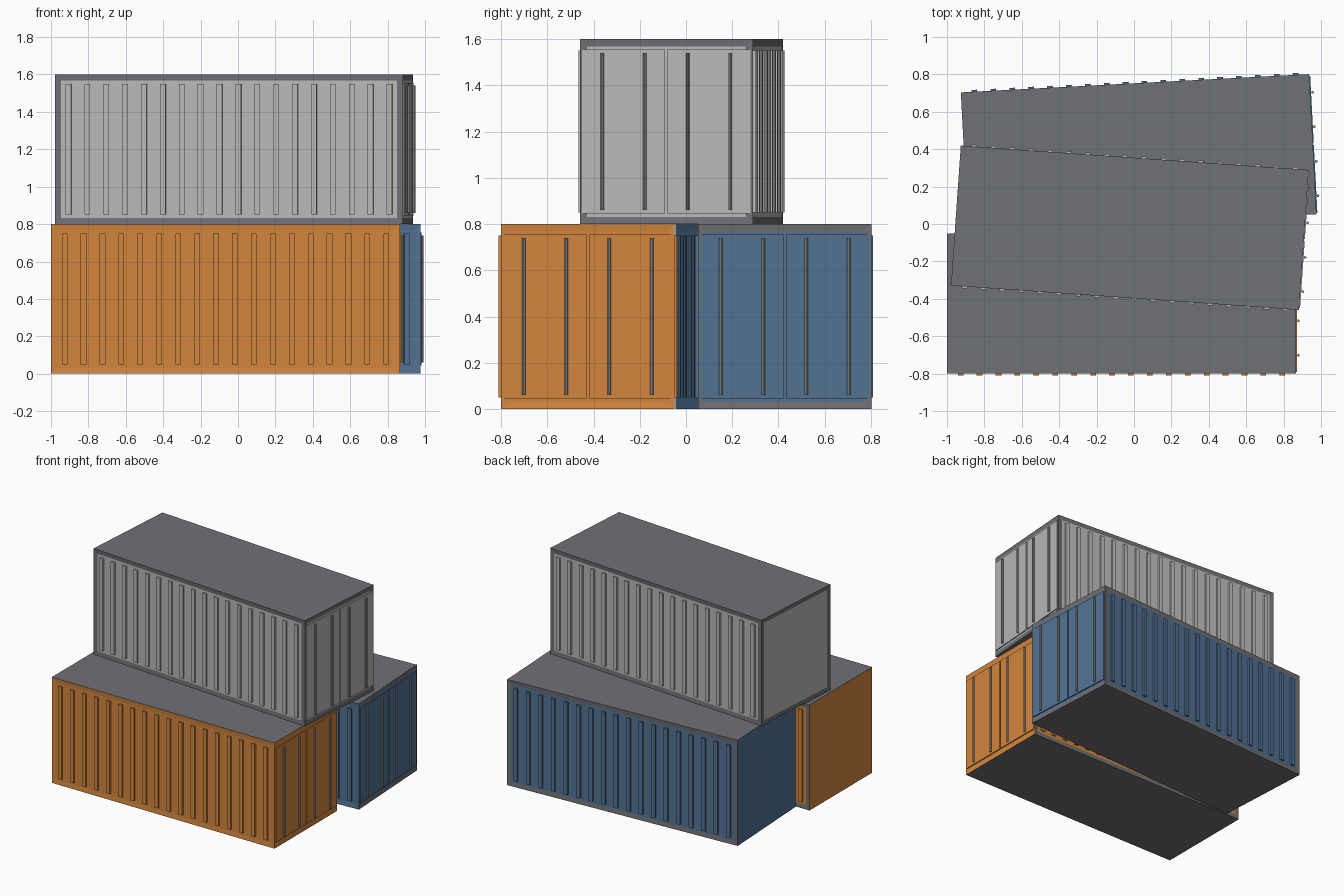
import bpy, bmesh, math
from mathutils import Matrix, Vector

if "Cube" in bpy.data.objects:
    bpy.data.objects.remove(bpy.data.objects["Cube"])

L, W, H = 1.865, 0.75, 0.8      # container size
RAIL = 0.045                    # frame width


def material(name, rgb):
    m = bpy.data.materials.new(name)
    lin = [((c / 255 + 0.055) / 1.055) ** 2.4 for c in rgb]
    m.diffuse_color = (*lin, 1)
    m.use_nodes = True
    m.node_tree.nodes["Principled BSDF"].inputs["Base Color"].default_value = m.diffuse_color
    return m


GRAY = material("frame gray", (112, 113, 117))
STEEL = material("steel rod", (150, 152, 155))
ORANGE = material("orange paint", (212, 134, 62))
BLUE = material("blue paint", (83, 115, 148))
WHITE = material("off white paint", (186, 187, 184))


def box(bm, x0, x1, y0, y1, z0, z1):
    size = Matrix.Diagonal((x1 - x0, y1 - y0, z1 - z0, 1))
    mid = Matrix.Translation(((x0 + x1) / 2, (y0 + y1) / 2, (z0 + z1) / 2))
    bmesh.ops.create_cube(bm, size=1, matrix=mid @ size)


def finish(bm, name, place, mats):
    mesh = bpy.data.meshes.new(name)
    bm.to_mesh(mesh)
    bm.free()
    for m in mats:
        mesh.materials.append(m)
    ob = bpy.data.objects.new(name, mesh)
    ob.matrix_world = place
    bpy.context.collection.objects.link(ob)
    return ob


def container(name, paint, x, y, z, angle, painted_frames):
    place = Matrix.Translation((x, y, z)) @ Matrix.Rotation(math.radians(angle), 4, 'Z')

    # Body: gray shell with slightly recessed painted wall panels
    bm = bmesh.new()
    box(bm, -L / 2, L / 2, -W / 2, W / 2, 0, H)
    bm.normal_update()
    walls = [f for f in bm.faces if abs(f.normal.z) < 0.5]
    bmesh.ops.inset_individual(bm, faces=walls, thickness=RAIL, depth=-0.003)
    bm.normal_update()
    for f in bm.faces:
        if f in walls or any(f.normal.dot(Vector(d)) > 0.9 for d in painted_frames):
            f.material_index = 1
    finish(bm, name + "_body", place, [GRAY, paint])

    # Ribs along both long walls
    bm = bmesh.new()
    for side in (-1, 1):
        for i in range(18):
            rx = -0.86 + i * 1.72 / 17
            ys = sorted((side * (W / 2 - 0.006), side * (W / 2 + 0.01)))
            box(bm, rx - 0.015, rx + 0.015, *ys, 0.05, 0.75)
    finish(bm, name + "_wall_ribs", place, [paint])

    # Pair of doors on the right end
    bm = bmesh.new()
    for y0, y1 in ((-0.365, -0.005), (0.005, 0.365)):
        box(bm, L / 2 - 0.006, L / 2 + 0.005, y0, y1, RAIL, H - RAIL)
    finish(bm, name + "_doors", place, [paint])

    # Upright locking rods on the doors
    bm = bmesh.new()
    for ry in (-0.277, -0.093, 0.093, 0.277):
        bmesh.ops.create_cone(bm, cap_ends=True, segments=8, radius1=0.0075,
                              radius2=0.0075, depth=0.68,
                              matrix=Matrix.Translation((L / 2 + 0.013, ry, H / 2)))
    finish(bm, name + "_door_rods", place, [STEEL])


FRONT, LEFT, RIGHT = (0, -1, 0), (-1, 0, 0), (1, 0, 0)
container("orange_container", ORANGE, -0.067, -0.425, 0, 0, (FRONT, LEFT, RIGHT))
container("blue_container", BLUE, 0.025, 0.378, 0, 3, (FRONT, LEFT))
container("white_container", WHITE, -0.022, -0.02, H, -4, ())
